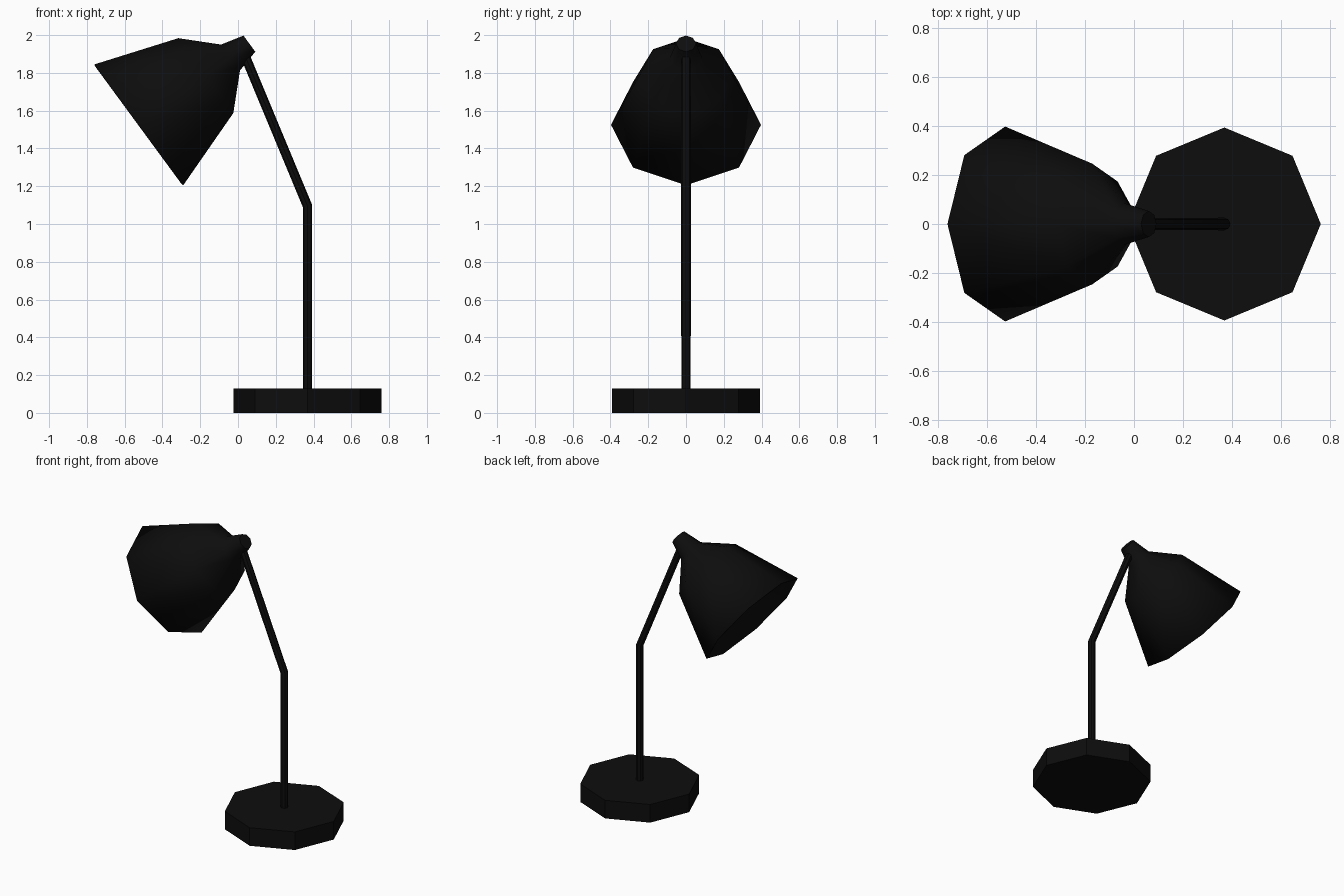
import bpy
import bmesh
import math
from mathutils import Vector

cube = bpy.data.objects.get("Cube")
if cube:
    bpy.data.objects.remove(cube, do_unlink=True)

SIDES = 8

# Single matte black finish
black = bpy.data.materials.new("matte black")
black.use_nodes = True
COLOUR = (0.004, 0.004, 0.004, 1)
black.diffuse_color = COLOUR
black.node_tree.nodes["Principled BSDF"].inputs["Base Color"].default_value = COLOUR


def loft(name, rings, cap_start=True, smooth_angle=30):
    """Join octagonal rings, each given as (centre, axis, radius)."""
    bm = bmesh.new()
    loops = []
    across = Vector((0, 1, 0))
    for centre, axis, radius in rings:
        up = Vector(axis).normalized().cross(across)
        loop = []
        for k in range(SIDES):
            a = math.tau * k / SIDES
            offset = across * math.cos(a) + up * math.sin(a)
            loop.append(bm.verts.new(Vector(centre) + offset * radius))
        loops.append(loop)
    for low, high in zip(loops, loops[1:]):
        for k in range(SIDES):
            n = (k + 1) % SIDES
            bm.faces.new((low[k], low[n], high[n], high[k]))
    if cap_start:
        bm.faces.new(loops[0])
    bm.faces.new(loops[-1])
    bmesh.ops.recalc_face_normals(bm, faces=bm.faces)
    mesh = bpy.data.meshes.new(name)
    bm.to_mesh(mesh)
    bm.free()
    mesh.materials.append(black)
    obj = bpy.data.objects.new(name, mesh)
    bpy.context.collection.objects.link(obj)
    bpy.ops.object.select_all(action='DESELECT')
    obj.select_set(True)
    bpy.context.view_layer.objects.active = obj
    bpy.ops.object.shade_smooth_by_angle(angle=math.radians(smooth_angle))
    return obj


UP = Vector((0, 0, 1))
POLE_X = 0.368

# Heavy octagonal foot
loft("base", [((POLE_X, 0, 0), UP, 0.393), ((POLE_X, 0, 0.13), UP, 0.393)])

# Bent arm: vertical pole, mitred elbow, leaning upper part
elbow = Vector((POLE_X, 0, 1.095))
tip = Vector((0.025, 0, 1.92))
lean = (tip - elbow).normalized()
loft("arm", [((POLE_X, 0, 0.12), UP, 0.025),
             (elbow, UP + lean, 0.0255),
             (tip, lean, 0.025)])

# Open shade tapering to the neck, as (distance along axis, radius)
rim_centre = Vector((-0.525, 0, 1.525))
axis = Vector((0.806, 0, 0.592)).normalized()
profile = [(0, 0.397), (0.44, 0.246), (0.602, 0.085), (0.726, 0.053)]
shade = loft("shade", [(rim_centre + axis * d, axis, r) for d, r in profile],
             cap_start=False, smooth_angle=50)
wall = shade.modifiers.new("wall thickness", 'SOLIDIFY')
wall.thickness = 0.01
wall.offset = -1
